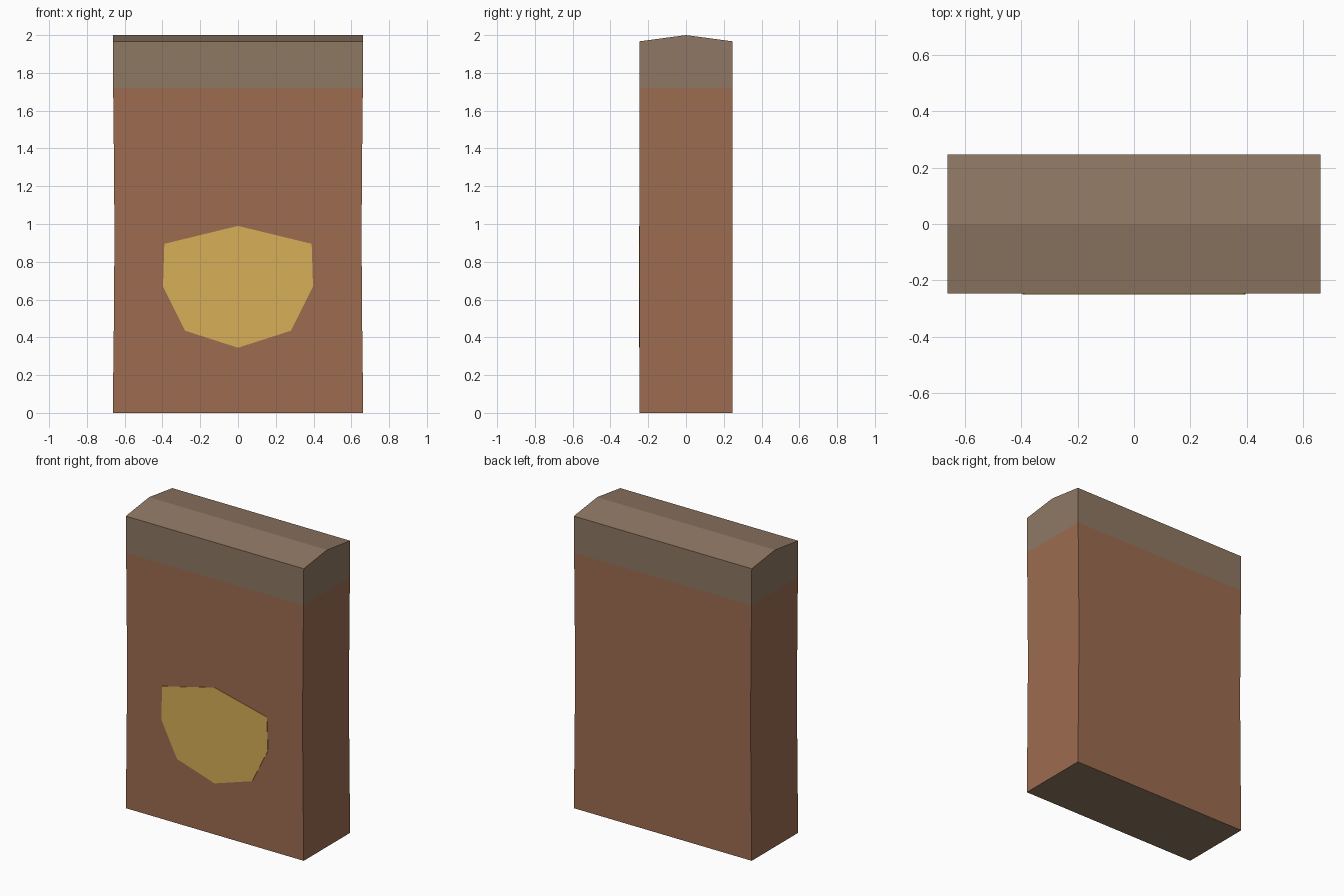
import bpy, bmesh

if "Cube" in bpy.data.objects:
    bpy.data.objects.remove(bpy.data.objects["Cube"])


def srgb(r, g, b):
    def lin(c):
        c /= 255
        return c / 12.92 if c <= 0.04045 else ((c + 0.055) / 1.055) ** 2.4
    return (lin(r), lin(g), lin(b), 1)


def material(name, rgb):
    m = bpy.data.materials.new(name)
    m.diffuse_color = srgb(*rgb)
    m.use_nodes = True
    m.node_tree.nodes["Principled BSDF"].inputs["Base Color"].default_value = m.diffuse_color
    return m


brown = material("brown", (157, 108, 81))
taupe = material("taupe", (143, 120, 100))
gold = material("gold", (215, 175, 88))


def finish(name, bm, mats):
    bmesh.ops.recalc_face_normals(bm, faces=bm.faces)
    me = bpy.data.meshes.new(name)
    bm.to_mesh(me)
    bm.free()
    for m in mats:
        me.materials.append(m)
    ob = bpy.data.objects.new(name, me)
    bpy.context.collection.objects.link(ob)
    return ob


# Body: stacked rings, slightly waisted, with a low ridge on top
D = 0.247
BAND = 1.72
bm = bmesh.new()
rings = []
for z, w, rise in [(0, 0.663, 0), (0.5, 0.657, 0), (0.95, 0.654, 0),
                   (1.35, 0.657, 0), (BAND, 0.661, 0), (1.967, 0.663, 0.033)]:
    pts = [(-w, -D), (w, -D), (w, 0), (w, D), (-w, D), (-w, 0)]
    rings.append([bm.verts.new((x, y, z + (rise if y == 0 else 0))) for x, y in pts])
for a, b in zip(rings, rings[1:]):
    for i in range(6):
        j = (i + 1) % 6
        bm.faces.new((a[i], a[j], b[j], b[i]))
bm.faces.new(rings[0][::-1])
t = rings[-1]
bm.faces.new((t[0], t[1], t[2], t[5]))
bm.faces.new((t[5], t[2], t[3], t[4]))

# Taupe for the top band, the ridge and the underside
for f in bm.faces:
    zc = f.calc_center_median().z
    f.material_index = 1 if zc > BAND or zc < 0.001 else 0
finish("box_body", bm, [brown, taupe])

# Gold patch on the front, mirrored from its right half
half = [(0, 0.345), (0.28, 0.435), (0.397, 0.67), (0.39, 0.895), (0, 0.99)]
outline = half + [(-x, z) for x, z in half[-2:0:-1]]
bm = bmesh.new()
face = bm.faces.new([bm.verts.new((x, -D, z)) for x, z in outline])
ext = bmesh.ops.extrude_face_region(bm, geom=[face])
for v in ext["geom"]:
    if isinstance(v, bmesh.types.BMVert):
        v.co.y -= 0.003
finish("front_patch", bm, [gold])
